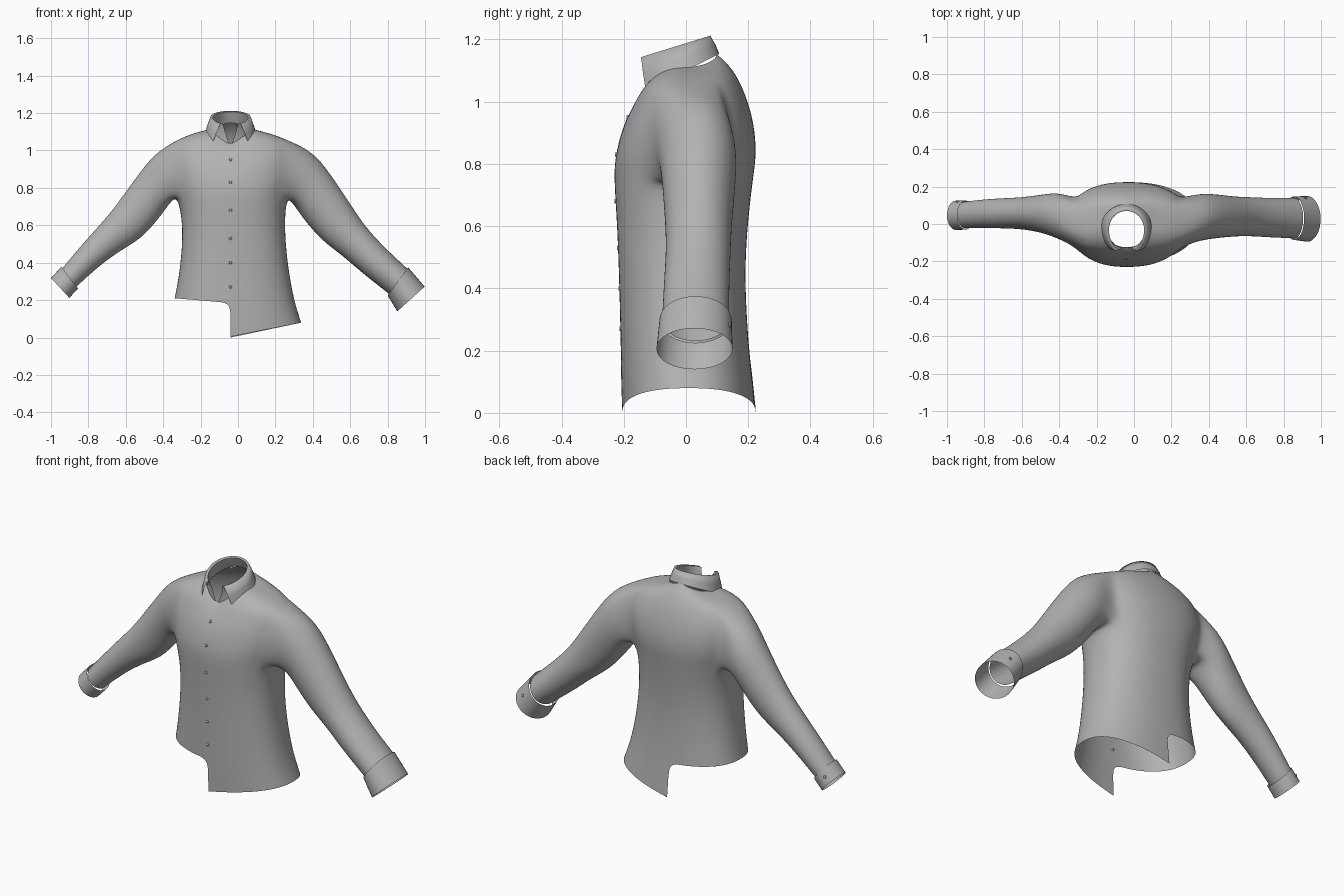
import bpy, bmesh, math
from mathutils import Vector

cube = bpy.data.objects.get("Cube")
if cube:
    bpy.data.objects.remove(cube)

cloth = bpy.data.materials.new("grey cloth")
cloth.use_nodes = True
GREY = (0.45, 0.45, 0.45, 1)
cloth.diffuse_color = GREY
cloth.node_tree.nodes["Principled BSDF"].inputs["Base Color"].default_value = GREY

CENTRE = -0.04
COLS = 32


def finish(name, bm, levels=0):
    """Turn a bmesh into a smooth cloth object."""
    bmesh.ops.recalc_face_normals(bm, faces=bm.faces)
    mesh = bpy.data.meshes.new(name)
    bm.to_mesh(mesh)
    bm.free()
    mesh.materials.append(cloth)
    for poly in mesh.polygons:
        poly.use_smooth = True
    obj = bpy.data.objects.new(name, mesh)
    bpy.context.collection.objects.link(obj)
    if levels:
        mod = obj.modifiers.new("smooth cloth", 'SUBSURF')
        mod.levels = mod.render_levels = levels
        mod.boundary_smooth = 'PRESERVE_CORNERS'
    return obj


def skin(bm, low, high, closed=True):
    """Join two rows of vertices with quads."""
    count = len(low)
    for i in range(count if closed else count - 1):
        j = (i + 1) % count
        bm.faces.new((low[i], low[j], high[j], high[i]))


def signed_power(value, power):
    return math.copysign(abs(value) ** power, value)


def torso_point(ring, i):
    z_front, z_side, z_back, right, left, front, back = ring
    angle = math.tau * i / COLS
    power = 1 if ring is TORSO[-1] else 0.85
    c = signed_power(round(math.cos(angle), 6), power)
    s = signed_power(round(math.sin(angle), 6), power)
    x = CENTRE + c * (left - CENTRE if c > 0 else CENTRE - right)
    y = (front + back) / 2 + s * (back - front) / 2
    end = z_back if s > 0 else z_front
    return x, y, end + (z_side - end) * abs(c)


def sleeve_point(station, t):
    """Point on an oval spanned by an upper and a lower point and a depth."""
    tx, tz, bx, bz, front, back = station
    up = (1 - math.cos(t)) / 2
    y = (front + back) / 2 + math.sin(t) * (back - front) / 2
    return bx + (tx - bx) * up, y, bz + (tz - bz) * up


# Torso rings: front, side and back height, right, left, front, back
TORSO = [
    (.005, .08, 0, -.34, .34, -.205, .225),
    (.1, .145, .1, -.34, .318, -.208, .215),
    (.185, .21, .185, -.34, .3, -.21, .205),
    (.32, .32, .32, -.318, .278, -.213, .195),
    (.47, .47, .47, -.3, .258, -.217, .19),
    (.62, .62, .62, -.297, .25, -.223, .2),
    (.76, .76, .76, -.325, .262, -.233, .217),
    (.82, .82, .82, -.345, .285, -.228, .226),
    (.88, .89, .89, -.36, .3, -.215, .224),
    (.93, .95, .96, -.365, .305, -.198, .212),
    (.97, 1, 1.03, -.36, .3, -.178, .19),
    (1, 1.05, 1.09, -.34, .28, -.16, .162),
    (1.02, 1.09, 1.13, -.25, .18, -.142, .13),
    (1.035, 1.11, 1.155, -.165, .09, -.125, .1),
]
# Sleeve stations: upper x and z, lower x and z, front and back
LEFT = [
    (.4, .995, .3, .705, -.09, .165),
    (.49, .885, .355, .625, -.078, .162),
    (.62, .685, .45, .515, -.067, .147),
    (.68, .595, .55, .445, -.065, .145),
    (.78, .485, .65, .355, -.072, .14),
    (.905, .37, .81, .23, -.078, .14),
]
RIGHT = [
    (-.445, .985, -.36, .725, -.08, .17),
    (-.525, .885, -.43, .625, -.05, .16),
    (-.64, .725, -.52, .525, -.03, .145),
    (-.7, .645, -.62, .47, -.025, .14),
    (-.82, .515, -.74, .385, -.022, .135),
    (-.945, .365, -.865, .27, -.022, .12),
]
HEM, HOLE_LOW, HOLE_TOP, HOLE_HALF = 2, 6, 11, 3

# Shirt body with one long front and back half, and two armholes
bm = bmesh.new()
rows = []
for n, ring in enumerate(TORSO):
    rows.append({i: bm.verts.new(torso_point(ring, i)) for i in range(COLS)
                 if n >= HEM or i <= COLS // 4 or i >= COLS * 3 // 4})
for n, (low, high) in enumerate(zip(rows, rows[1:])):
    for i in range(COLS):
        j = (i + 1) % COLS
        side = min((i + 0.5) % 16, 16 - (i + 0.5) % 16)
        in_hole = HOLE_LOW <= n < HOLE_TOP and side < HOLE_HALF
        if i in low and j in low and not in_hole:
            bm.faces.new((low[i], low[j], high[j], high[i]))

# Sleeves grow out of the armhole edges
for stations, column in ((LEFT, lambda j: j % COLS), (RIGHT, lambda j: 16 - j)):
    h = HOLE_HALF
    path = [(HOLE_LOW, j) for j in range(h + 1)]
    path += [(n, h) for n in range(HOLE_LOW + 1, HOLE_TOP)]
    path += [(HOLE_TOP, j) for j in range(h, -h - 1, -1)]
    path += [(n, -h) for n in range(HOLE_TOP - 1, HOLE_LOW, -1)]
    path += [(HOLE_LOW, j) for j in range(-h, 0)]
    previous = [rows[n][column(j)] for n, j in path]
    for station in stations:
        loop = [bm.verts.new(sleeve_point(station, math.tau * k / len(path)))
                for k in range(len(path))]
        skin(bm, previous, loop)
        previous = loop
bm.verts.index_update()
bmesh.ops.delete(bm, geom=[v for v in bm.verts if not v.link_faces], context='VERTS')
finish("shirt_body", bm, 2)


def button(name, place, normal, radius=0.008):
    bm = bmesh.new()
    bmesh.ops.create_cone(bm, cap_ends=True, segments=12, radius1=radius,
                          radius2=radius * 0.8, depth=0.005)
    obj = finish(name, bm)
    obj.location = place
    obj.rotation_euler = Vector(normal).to_track_quat('Z', 'Y').to_euler()


# Cuffs: slightly wider open bands at the wrists
CUFFS = {
    "left": ((.91, .375, .8, .225, -.085, .147), (.998, .272, .852, .14, -.095, .15)),
    "right": ((-.945, .378, -.855, .262, -.03, .125), (-1, .318, -.902, .212, -.032, .125)),
}
for side, (start, end) in CUFFS.items():
    bm = bmesh.new()
    loops = [[bm.verts.new(sleeve_point(s, math.tau * k / COLS)) for k in range(COLS)]
             for s in (start, end)]
    skin(bm, *loops)
    finish(side + "_cuff", bm)
    spot = [(Vector(sleeve_point(s, 2)) + Vector((0, 0.002, 0))) for s in (start, end)]
    button(side + "_cuff_button", (spot[0] + spot[1]) / 2, (0, 1, .4))

# Front buttons follow the chest line
for number, z in enumerate((.27, .4, .53, .68, .83, .95)):
    for low, high in zip(TORSO, TORSO[1:]):
        if low[0] <= z < high[0]:
            f = (z - low[0]) / (high[0] - low[0])
            y = low[5] + (high[5] - low[5]) * f
            button(f"front_button_{number}", (CENTRE, y, z), (0, -1, 0))


def collar_row(bm, gap, rx, ry_back, ry_front, height, slope, steps=40):
    """Open arc around the neck; gap is the opening half angle at the front."""
    row = []
    for k in range(steps + 1):
        a = math.radians(gap + (360 - 2 * gap) * k / steps)
        c = -math.cos(a)
        y = -0.03 + c * (ry_back if c > 0 else ry_front)
        row.append(bm.verts.new((CENTRE + math.sin(a) * rx, y, height + slope * y)))
    return row


# Collar: inner stand and folded outer leaf with two points
COLLAR = {
    "collar_stand": ((4, .118, .125, .098, 1.1, .5), (17, .1, .11, .1, 1.15, .38),
                     (26, .094, .1, .12, 1.185, .3)),
    "collar_leaf": ((44, .139, .137, .138, 1.1, .5), (38, .124, .125, .137, 1.145, .4),
                    (30, .108, .108, .132, 1.188, .31), (28, .094, .1, .12, 1.185, .3)),
}
for name, arcs in COLLAR.items():
    bm = bmesh.new()
    bands = [collar_row(bm, *arc) for arc in arcs]
    for low, high in zip(bands, bands[1:]):
        skin(bm, low, high, closed=False)
    finish(name, bm)
